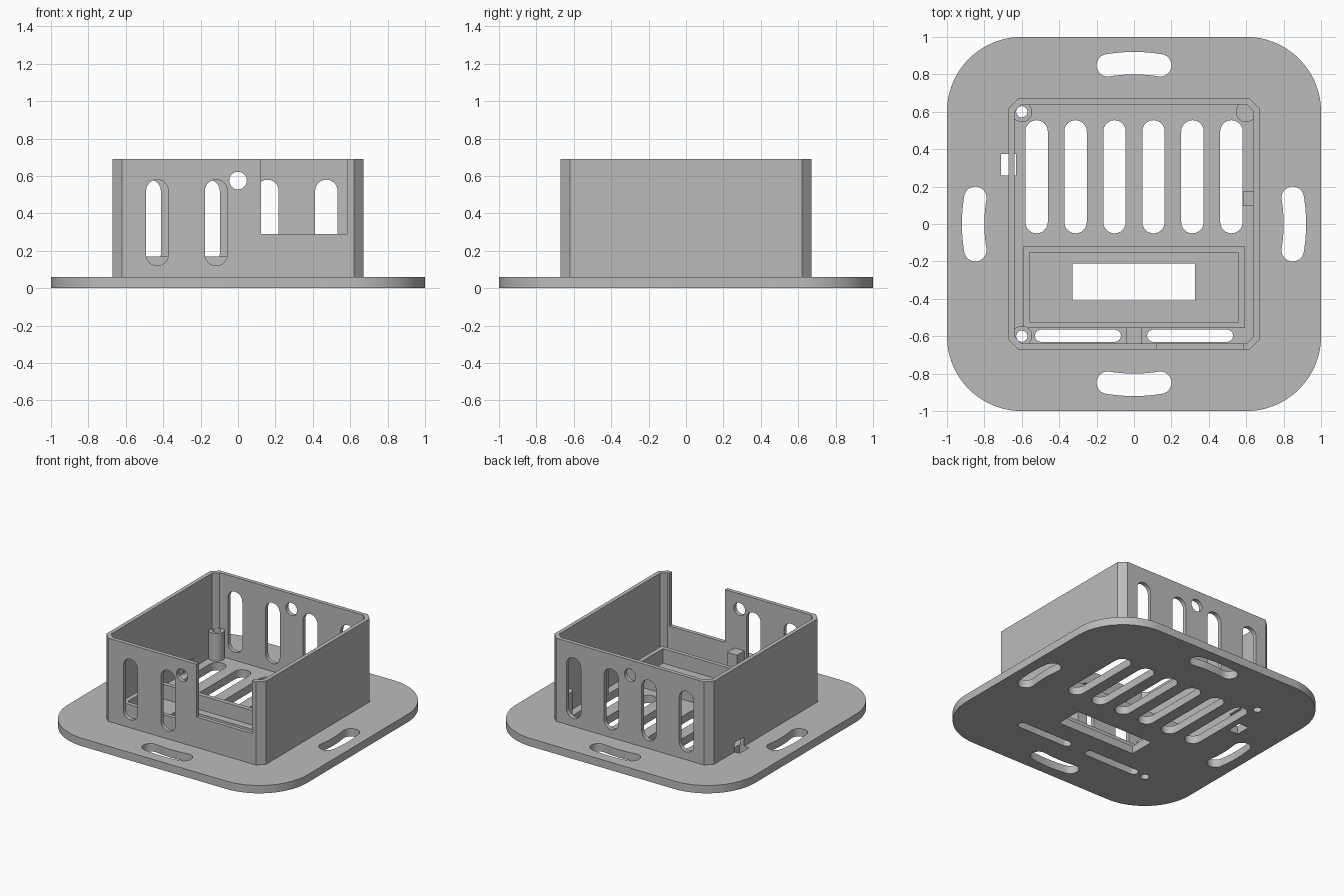
import bpy, bmesh, math
from mathutils import Matrix

if "Cube" in bpy.data.objects:
    bpy.data.objects.remove(bpy.data.objects["Cube"])

grey = bpy.data.materials.new("plain grey")
grey.diffuse_color = (0.5, 0.5, 0.5, 1)
grey.use_nodes = True
grey.node_tree.nodes["Principled BSDF"].inputs["Base Color"].default_value = grey.diffuse_color

# ---- 2D outlines ----
def arc(cx, cy, r, a0, a1, n=12):
    return [(cx + r * math.cos(math.radians(a0 + (a1 - a0) * i / n)),
             cy + r * math.sin(math.radians(a0 + (a1 - a0) * i / n))) for i in range(n + 1)]

def circle(cx, cy, r, n=32):
    return arc(cx, cy, r, 0, 360, n)[:-1]

def rect(x0, x1, y0, y1):
    return [(x0, y0), (x1, y0), (x1, y1), (x0, y1)]

def slot(x0, x1, y0, y1):
    r = min(x1 - x0, y1 - y0) / 2
    if x1 - x0 < y1 - y0:
        return arc((x0 + x1) / 2, y1 - r, r, 0, 180) + arc((x0 + x1) / 2, y0 + r, r, 180, 360)
    return arc(x1 - r, (y0 + y1) / 2, r, -90, 90) + arc(x0 + r, (y0 + y1) / 2, r, 90, 270)

def octagon(h, c):
    k = h - c
    return [(h, -k), (h, k), (k, h), (-k, h), (-h, k), (-h, -k), (-k, -h), (k, -h)]

def rounded_square(h, r):
    k = h - r
    return (arc(k, k, r, 0, 90, 24) + arc(-k, k, r, 90, 180, 24)
            + arc(-k, -k, r, 180, 270, 24) + arc(k, -k, r, 270, 360, 24))

def curved_slot(mid, radius=0.86, half=0.06, span=9.4):
    a, b = mid - span, mid + span
    ca, sa = (f(math.radians(a)) * radius for f in (math.cos, math.sin))
    cb, sb = (f(math.radians(b)) * radius for f in (math.cos, math.sin))
    return (arc(0, 0, radius + half, a, b) + arc(cb, sb, half, b, b + 180)[1:-1]
            + arc(0, 0, radius - half, b, a) + arc(ca, sa, half, a + 180, a + 360)[1:-1])

# ---- extrude outlines (inner loops become holes) ----
def plate(name, loops, z0, z1, upright=False):
    cu = bpy.data.curves.new(name, 'CURVE')
    cu.dimensions, cu.fill_mode, cu.extrude = '2D', 'BOTH', (z1 - z0) / 2
    for loop in loops:
        s = cu.splines.new('POLY')
        s.points.add(len(loop) - 1)
        for p, (x, y) in zip(s.points, loop):
            p.co = (x, y, 0, 1)
        s.use_cyclic_u, s.use_smooth = True, False
    ob = bpy.data.objects.new(name, cu)
    bpy.context.collection.objects.link(ob)
    bpy.ops.object.select_all(action='DESELECT')
    ob.select_set(True)
    bpy.context.view_layer.objects.active = ob
    bpy.ops.object.convert(target='MESH')
    ob = bpy.context.view_layer.objects.active
    m = Matrix.Translation((0, 0, (z0 + z1) / 2))
    if upright:                       # outline in x-z, thickness along -y
        m = Matrix.Rotation(math.pi / 2, 4, 'X') @ m
    bm = bmesh.new()
    bm.from_mesh(ob.data)
    bmesh.ops.remove_doubles(bm, verts=bm.verts, dist=1e-5)
    bmesh.ops.transform(bm, matrix=m, verts=bm.verts)
    bmesh.ops.recalc_face_normals(bm, faces=bm.faces)
    bm.to_mesh(ob.data)
    bm.free()
    ob.data.materials.clear()
    ob.data.materials.append(grey)
    return ob

def cut(ob, cutter):
    mod = ob.modifiers.new("cut", 'BOOLEAN')
    mod.operation, mod.solver, mod.object = 'DIFFERENCE', 'EXACT', cutter
    bpy.context.view_layer.objects.active = ob
    bpy.ops.object.modifier_apply(modifier=mod.name)
    bpy.data.objects.remove(cutter)

T, POST = 0.06, 0.27   # plate thickness, support height

# Base plate with vents, display window, mounting slots, screw and cable holes
holes = [slot(x - 0.06, x + 0.06, -0.05, 0.555) for x in [-0.521 + 0.2084 * i for i in range(6)]]
holes += [curved_slot(a) for a in (0, 90, 180, 270)]
holes += [slot(-0.53, -0.07, -0.63, -0.565), slot(0.07, 0.53, -0.63, -0.565)]
holes += [rect(-0.33, 0.325, -0.41, -0.21), rect(-0.711, -0.63, 0.26, 0.375)]
holes += [circle(-0.6, y, 0.03) for y in (-0.6, 0.6)]
parts = [plate("base_plate", [rounded_square(1, 0.4)] + holes, 0, T)]

# Box walls with chamfered corners
walls = plate("box_walls", [octagon(0.67, 0.05), octagon(0.64, 0.038)], T, 0.69)
vent = lambda x: slot(x - 0.06, x + 0.06, 0.12, 0.58)
hole = circle(0, 0.575, 0.047)
cut(walls, plate("front_cutter", [vent(-0.432), vent(-0.117), hole,
                                  rect(0.122, 0.585, 0.29, 0.8)], 0.6, 0.72, True))
cut(walls, plate("back_cutter", [vent(-0.4725 + 0.315 * i) for i in range(4)] + [hole],
                 -0.72, -0.6, True))
cut(walls, plate("cable_cutter", [rect(-0.72, -0.6, 0.26, 0.375)], 0, 0.13))
parts.append(walls)

# Display frame
parts.append(plate("display_frame", [rect(-0.593, 0.593, -0.556, -0.12),
                                     rect(-0.56, 0.56, -0.525, -0.153)], T, 0.17))

# Screw posts and solid post
for side, y in (("front", -0.6), ("back", 0.6)):
    parts.append(plate(side + "_screw_post", [circle(-0.6, y, 0.055), circle(-0.6, y, 0.03)], T, POST))
parts.append(plate("solid_post", [circle(0.6, 0.6, 0.055)], T, POST))

# Small board supports
parts.append(plate("front_support", [rect(-0.042, 0.04, -0.645, -0.552)], T, POST))
parts.append(plate("right_support", [rect(0.583, 0.645, 0.096, 0.176)], T, POST))

# Smooth the round edges, keep corners sharp
bpy.ops.object.select_all(action='DESELECT')
for ob in parts:
    ob.select_set(True)
bpy.context.view_layer.objects.active = parts[0]
bpy.ops.object.shade_smooth_by_angle(angle=math.radians(30))
